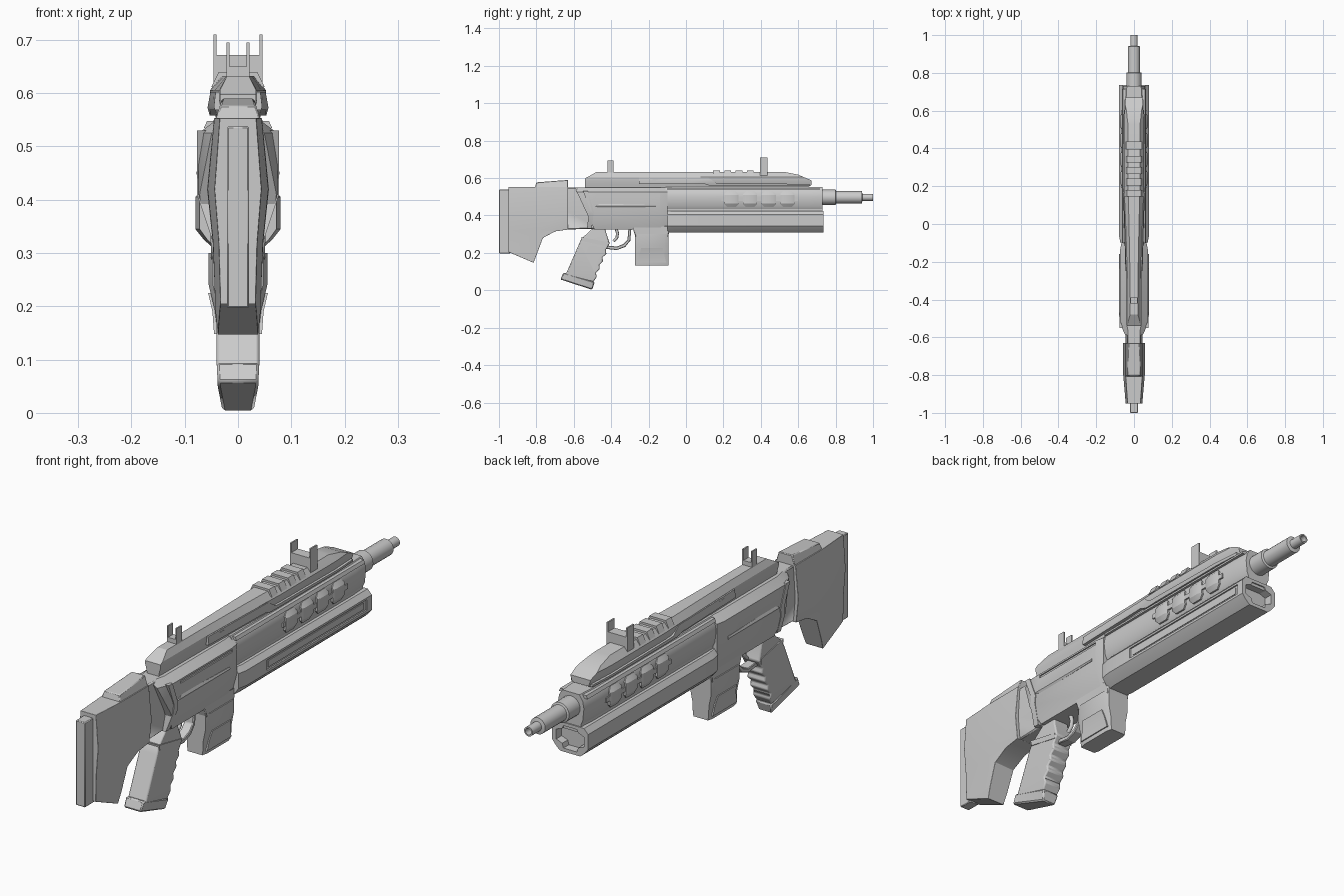
import bpy, bmesh, math
from mathutils import Vector

if "Cube" in bpy.data.objects:
    bpy.data.objects.remove(bpy.data.objects["Cube"])


def interp(keys, t):
    if t <= keys[0][0]:
        return keys[0][1]
    for (a, u), (b, v) in zip(keys, keys[1:]):
        if t <= b:
            return u + (v - u) * (t - a) / (b - a)
    return keys[-1][1]


def make(name, bm):
    bmesh.ops.recalc_face_normals(bm, faces=bm.faces)
    me = bpy.data.meshes.new(name)
    bm.to_mesh(me)
    bm.free()
    ob = bpy.data.objects.new(name, me)
    bpy.context.collection.objects.link(ob)
    return ob


def plate(name, prof, wz, wy=((0, 1),), bevel=0, seg=1):
    """Side profile (y, z), symmetric in x; half width = wz(z) * wy(y)."""
    bm = bmesh.new()
    a = [bm.verts.new((1, y, z)) for y, z in prof]
    b = [bm.verts.new((-1, y, z)) for y, z in prof]
    bm.faces.new(a)
    bm.faces.new(b[::-1])
    for i in range(len(a)):
        j = (i + 1) % len(a)
        bm.faces.new((a[j], a[i], b[i], b[j]))
    for axis, keys in ((1, wy), (2, wz)):
        lo, hi = min(p[axis - 1] for p in prof), max(p[axis - 1] for p in prof)
        for k, _ in keys:
            if lo + 1e-4 < k < hi - 1e-4:
                co, no = Vector((0, 0, 0)), Vector((0, 0, 0))
                co[axis], no[axis] = k, 1
                bmesh.ops.bisect_plane(bm, geom=bm.verts[:] + bm.edges[:] + bm.faces[:],
                                       plane_co=co, plane_no=no, dist=1e-5)
    for v in bm.verts:
        v.co.x = math.copysign(interp(wz, v.co.z) * interp(wy, v.co.y), v.co.x)
    ob = make(name, bm)
    if bevel:
        m = ob.modifiers.new("bevel", 'BEVEL')
        m.width, m.segments, m.limit_method, m.angle_limit = bevel, seg, 'ANGLE', math.radians(35)
    return ob


def box(name, x0, x1, y0, y1, z0, z1, mirror=False):
    bm = bmesh.new()
    for s in ((1, -1) if mirror else (1,)):
        r = bmesh.ops.create_cube(bm, size=1)
        for v in r['verts']:
            v.co = (s * (x0 + (v.co.x + .5) * (x1 - x0)), y0 + (v.co.y + .5) * (y1 - y0),
                    z0 + (v.co.z + .5) * (z1 - z0))
    return make(name, bm)


def rect(y0, y1, z0, z1):
    return [(y0, z0), (y1, z0), (y1, z1), (y0, z1)]


def cut(ob, cutter):
    cutter.hide_render = True
    m = ob.modifiers.new("cut", 'BOOLEAN')
    m.operation, m.object, m.solver = 'DIFFERENCE', cutter, 'EXACT'
    bpy.context.view_layer.objects.active = ob
    bpy.ops.object.modifier_apply(modifier=m.name)
    bpy.data.objects.remove(cutter)


def tube(name, pts, r):
    cu = bpy.data.curves.new(name, 'CURVE')
    cu.dimensions, cu.bevel_depth, cu.bevel_resolution, cu.use_fill_caps = '3D', r, 2, True
    sp = cu.splines.new('POLY')
    sp.points.add(len(pts) - 1)
    for p, (y, z) in zip(sp.points, pts):
        p.co = (0, y, z, 1)
    ob = bpy.data.objects.new(name, cu)
    bpy.context.collection.objects.link(ob)
    return ob


# Stock, neck, butt pad and cheek rest
plate("stock", [(-.95, .553), (-.63, .553), (-.63, .325), (-.70, .315), (-.765, .28), (-.815, .147), (-.95, .205)],
      [(.147, .68), (.19, .74), (.32, .82), (.42, 1), (.553, .78)],
      [(-.95, .044), (-.80, .057), (-.63, .058)], .008, 2)
plate("stock_neck", [(-.64, .55), (-.50, .55), (-.46, .33), (-.64, .325)],
      [(.33, .036), (.42, .044), (.55, .036)], bevel=.006)
plate("butt_pad", rect(-1, -.94, .197, .538), [(.197, .021), (.538, .021)], bevel=.003)
plate("cheek_rest", [(-.81, .54), (-.63, .54), (-.63, .59), (-.80, .577)],
      [(.54, .045), (.59, .03)], bevel=.003)

# Receiver: faceted body with slanted rear collar
receiver = plate("receiver", [(-.595, .55), (-.10, .55), (-.10, .335), (-.13, .325), (-.49, .325)],
                 [(.325, .66), (.41, 1), (.525, 1), (.55, .55)],
                 [(-.595, .60), (-.525, 1), (-.14, 1), (-.10, .9)])
for v in receiver.data.vertices:
    v.co.x *= .074
cut(receiver, box("receiver_slot", .069, .09, -.47, -.14, .508, .518, True))
plate("receiver_ridge", [(-.49, .448), (-.46, .440), (-.16, .445), (-.16, .456), (-.46, .463)],
      [(.44, .073), (.45, .079), (.463, .073)])
plate("receiver_collar", [(-.55, .53), (-.525, .53), (-.49, .44), (-.505, .33), (-.53, .33), (-.515, .44)],
      [(.33, .05), (.41, .077), (.53, .077)])

# Lower handguard with side panels and recessed nose
lower = plate("lower_handguard", rect(-.10, .735, .308, .425),
              [(.308, .045), (.325, .064), (.345, .08), (.405, .08), (.425, .062)],
              [(-.10, .9), (-.06, 1), (.735, 1)])
cut(lower, box("panel_cut", .074, .1, .07, .705, .355, .397, True))
cut(lower, plate("nose_cut", rect(.70, .76, .322, .412),
                 [(.322, .03), (.34, .035), (.35, .062), (.39, .062), (.40, .035), (.412, .03)]))
plate("side_panel", rect(.085, .69, .363, .389), [(.363, .077), (.389, .077)])

# Upper handguard with shadow groove and vent housings
plate("upper_handguard", rect(-.11, .73, .40, .552),
      [(.40, .05), (.435, .05), (.45, .058), (.50, .064), (.53, .058), (.552, .042)],
      [(-.11, 1), (.66, 1), (.73, .9)])
plate("upper_rib", rect(-.10, .715, .535, .548), [(.535, .064), (.548, .058)])
for i in range(4):
    y = .205 + i * .1
    plate(f"vent_housing_{i}", [(y, .46), (y + .015, .445), (y + .06, .445), (y + .075, .46),
                                (y + .075, .515), (y + .06, .53), (y + .015, .53), (y, .515)],
          [(.445, .062), (.465, .074), (.51, .074), (.53, .060)],
          [(y, .93), (y + .015, 1), (y + .06, 1), (y + .075, .93)])
plate("vent_rail", rect(.19, .60, .478, .497), [(.478, .068), (.497, .068)])

# Top cover: narrow at the back, wider at the front
plate("top_cover", [(-.54, .545), (-.54, .598), (-.48, .632), (.53, .632), (.60, .618), (.67, .588), (.67, .562), (.64, .545)],
      [(.545, .75), (.562, .82), (.585, 1), (.605, 1), (.632, .6)],
      [(-.54, .034), (-.25, .036), (0, .044), (.20, .053), (.55, .053), (.67, .044)])
plate("cover_rail", [(-.25, .568), (.10, .568), (.13, .558), (.66, .558), (.66, .568), (.16, .575), (.12, .602), (-.25, .602)],
      [(.558, .053), (.575, .058), (.602, .054)],
      [(-.25, .78), (0, .9), (.20, 1), (.55, 1), (.66, .88)])
box("cover_slide", .03, .046, -.18, .04, .578, .594, True)
for i in range(4):
    y = .145 + i * .06
    plate(f"top_slat_{i}", rect(y, y + .036, .612, .640), [(.612, .050), (.632, .040), (.640, .036)])

# Sights: base with two upright prongs each
for name, y0, y1, w, zb, zt in (("rear_sight", -.42, -.388, .022, .65, .695), ("front_sight", .395, .437, .046, .672, .71)):
    box(name + "_base", -w, w, y0, y1, .61, zb)
    box(name + "_prongs", w - .006, w, y0, y1, zb - .01, zt, True)

# Barrel: three steps and a bored muzzle
bm = bmesh.new()
prof = [(0, .70), (.041, .70), (.041, .80), (.033, .803), (.033, .94), (.019, .943), (.019, 1), (.013, 1), (.013, .95), (0, .95)]
vs = [bm.verts.new((r, y, .497)) for r, y in prof]
es = [bm.edges.new(p) for p in zip(vs, vs[1:])]
bmesh.ops.spin(bm, geom=vs + es, cent=(0, 0, .497), axis=(0, 1, 0), angle=2 * math.pi, steps=20)
bmesh.ops.remove_doubles(bm, verts=bm.verts, dist=1e-4)
make("barrel", bm)

# Grip with finger grooves, and its base cap
front = [(-.428, .31), (-.408, .25), (-.43, .215), (-.425, .195), (-.448, .175), (-.443, .155),
         (-.465, .135), (-.46, .115), (-.482, .095), (-.477, .072), (-.495, .045)]
plate("grip", [(-.645, .08), (-.56, .275), (-.50, .33), (-.43, .33)] + front,
      [(.045, .035), (.09, .04), (.25, .04), (.33, .034)], bevel=.009, seg=2)
plate("grip_base", [(-.672, .058), (-.655, .095), (-.488, .045), (-.502, .003)],
      [(.003, .029), (.05, .038), (.095, .04)], bevel=.005)
plate("grip_collar", [(-.555, .262), (-.56, .285), (-.42, .258), (-.42, .235)], [(.235, .042), (.285, .042)])

# Trigger and guard
guard = [(-.43, .222), (-.37, .215), (-.325, .232), (-.298, .265), (-.292, .33)]
plate("trigger_guard", guard + [(-.308, .33), (-.313, .27), (-.335, .248), (-.37, .234), (-.43, .24)],
      [(.2, .02), (.33, .02)], bevel=.003)
tube("trigger", [(-.375, .335), (-.366, .305), (-.370, .28), (-.388, .262)], .008)

# Magazine well and tapered magazine
plate("magazine_well", [(-.29, .345), (-.27, .285), (-.095, .285), (-.085, .345)],
      [(.285, .05), (.345, .052)], bevel=.004)
plate("magazine", [(-.273, .133), (-.093, .133), (-.093, .30), (-.273, .30)],
      [(.133, .038), (.15, .041), (.19, .043), (.24, .055), (.30, .055)],
      [(-.273, .85), (-.25, 1), (-.115, 1), (-.093, .85)])
plate("magazine_panel", [(-.26, .148), (-.106, .148), (-.125, .225), (-.24, .225)],
      [(.148, .045), (.19, .048), (.225, .056)])

# Keep hard edges, smooth the round parts
bpy.ops.object.select_all(action='DESELECT')
for ob in bpy.context.scene.objects:
    if ob.type == 'MESH':
        ob.select_set(True)
        bpy.context.view_layer.objects.active = ob
bpy.ops.object.shade_smooth_by_angle(angle=math.radians(25))
